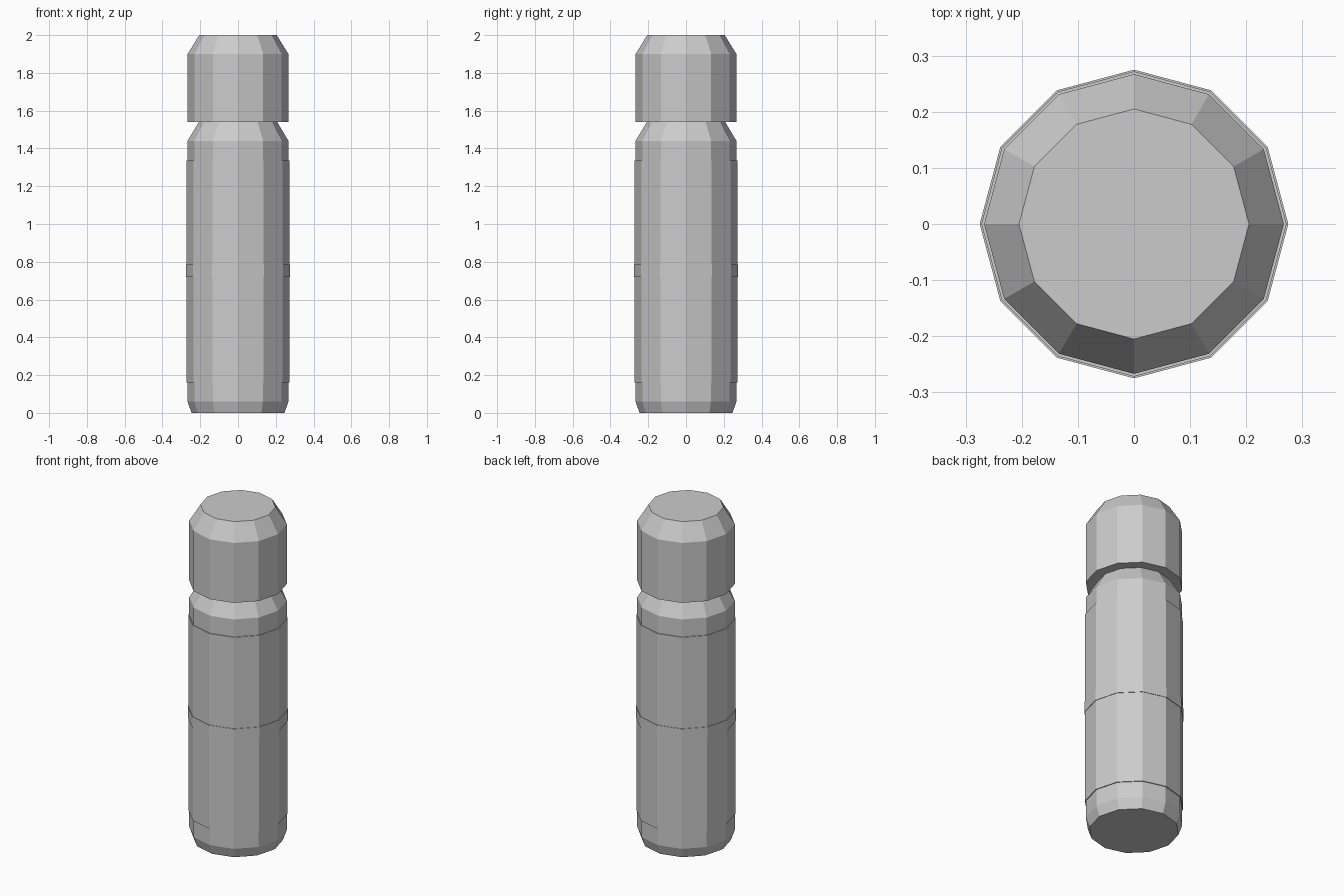
import bpy, bmesh
from math import cos, sin, tau

if "Cube" in bpy.data.objects:
    bpy.data.objects.remove(bpy.data.objects["Cube"])

SIDES = 12


def lathe(name, profile, ring=False):
    """Spin (radius, z) points into a flat-faced solid, or into a hollow ring."""
    bm = bmesh.new()
    loops = [[bm.verts.new((r * cos(tau * i / SIDES), r * sin(tau * i / SIDES), z))
              for i in range(SIDES)] for r, z in profile]
    pairs = list(zip(loops, loops[1:]))
    if ring:
        pairs.append((loops[-1], loops[0]))
    else:
        bm.faces.new(loops[0][::-1])
        bm.faces.new(loops[-1])
    for a, b in pairs:
        for i in range(SIDES):
            j = (i + 1) % SIDES
            bm.faces.new((a[i], a[j], b[j], b[i]))
    bmesh.ops.recalc_face_normals(bm, faces=bm.faces)
    mesh = bpy.data.meshes.new(name)
    bm.to_mesh(mesh)
    bm.free()
    obj = bpy.data.objects.new(name, mesh)
    bpy.context.collection.objects.link(obj)
    return obj


def band(name, inner, outer, z0, z1):
    return lathe(name, [(inner, z0), (outer, z0), (outer, z1), (inner, z1)], ring=True)


# Main tube with chamfered foot and tapered shoulder
lathe("body", [(0.246, 0), (0.267, 0.06), (0.267, 1.44), (0.207, 1.54)])

# Overhanging cap with chamfered top
lathe("cap", [(0.267, 1.54), (0.267, 1.90), (0.205, 2.0)])

# Thin sleeve around the body and the narrow stripe around its middle
band("sleeve", 0.266, 0.272, 0.16, 1.335)
band("middle_stripe", 0.271, 0.275, 0.72, 0.785)
